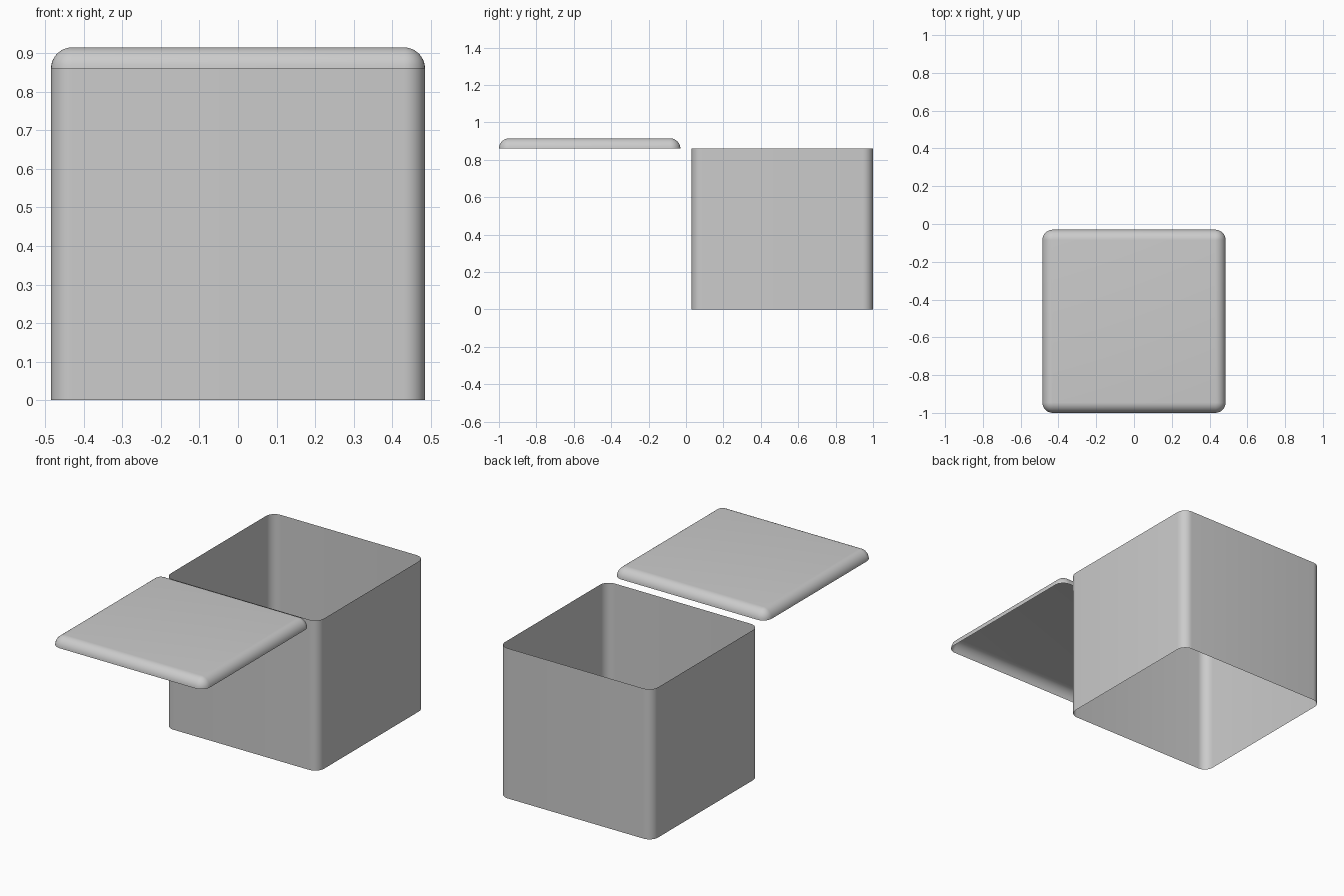
import bpy, bmesh, math

if "Cube" in bpy.data.objects:
    bpy.data.objects.remove(bpy.data.objects["Cube"])

HALF = 0.485      # half width of box and lid
R = 0.055         # corner and edge radius
BOX_H = 0.86
SEG = 8           # segments per quarter round


def ring(bm, cy, radius, z):
    """Rounded square loop whose corner centres stay fixed."""
    c = HALF - R
    verts = []
    for q, (sx, sy) in enumerate([(1, 1), (-1, 1), (-1, -1), (1, -1)]):
        for i in range(SEG + 1):
            a = math.pi / 2 * (q + i / SEG)
            verts.append(bm.verts.new((sx * c + radius * math.cos(a),
                                       cy + sy * c + radius * math.sin(a), z)))
    return verts


def shell(name, cy, levels, capped):
    """Skin a stack of (radius, z) rounded squares as an open sheet."""
    bm = bmesh.new()
    rings = [ring(bm, cy, r, z) for r, z in levels]
    n = len(rings[0])
    for lo, hi in zip(rings, rings[1:]):
        for i in range(n):
            j = (i + 1) % n
            bm.faces.new((lo[i], lo[j], hi[j], hi[i]))
    if capped:
        bm.faces.new(rings[-1])
    bmesh.ops.remove_doubles(bm, verts=bm.verts[:], dist=1e-5)
    mesh = bpy.data.meshes.new(name)
    bm.to_mesh(mesh)
    bm.free()
    obj = bpy.data.objects.new(name, mesh)
    bpy.context.collection.objects.link(obj)
    bpy.ops.object.select_all(action='DESELECT')
    obj.select_set(True)
    bpy.context.view_layer.objects.active = obj
    bpy.ops.object.shade_smooth_by_angle()
    return obj


# Box walls: thin sleeve, open at top and bottom
shell("box_walls", 1 - HALF, [(R, 0), (R, BOX_H)], False)

# Lid: thin shell with rounded edges, open underneath, set in front of the box
dome = [(R * math.cos(math.pi / 2 * k / SEG), BOX_H + R * math.sin(math.pi / 2 * k / SEG))
        for k in range(SEG + 1)]
shell("lid", HALF - 1, dome, True)
